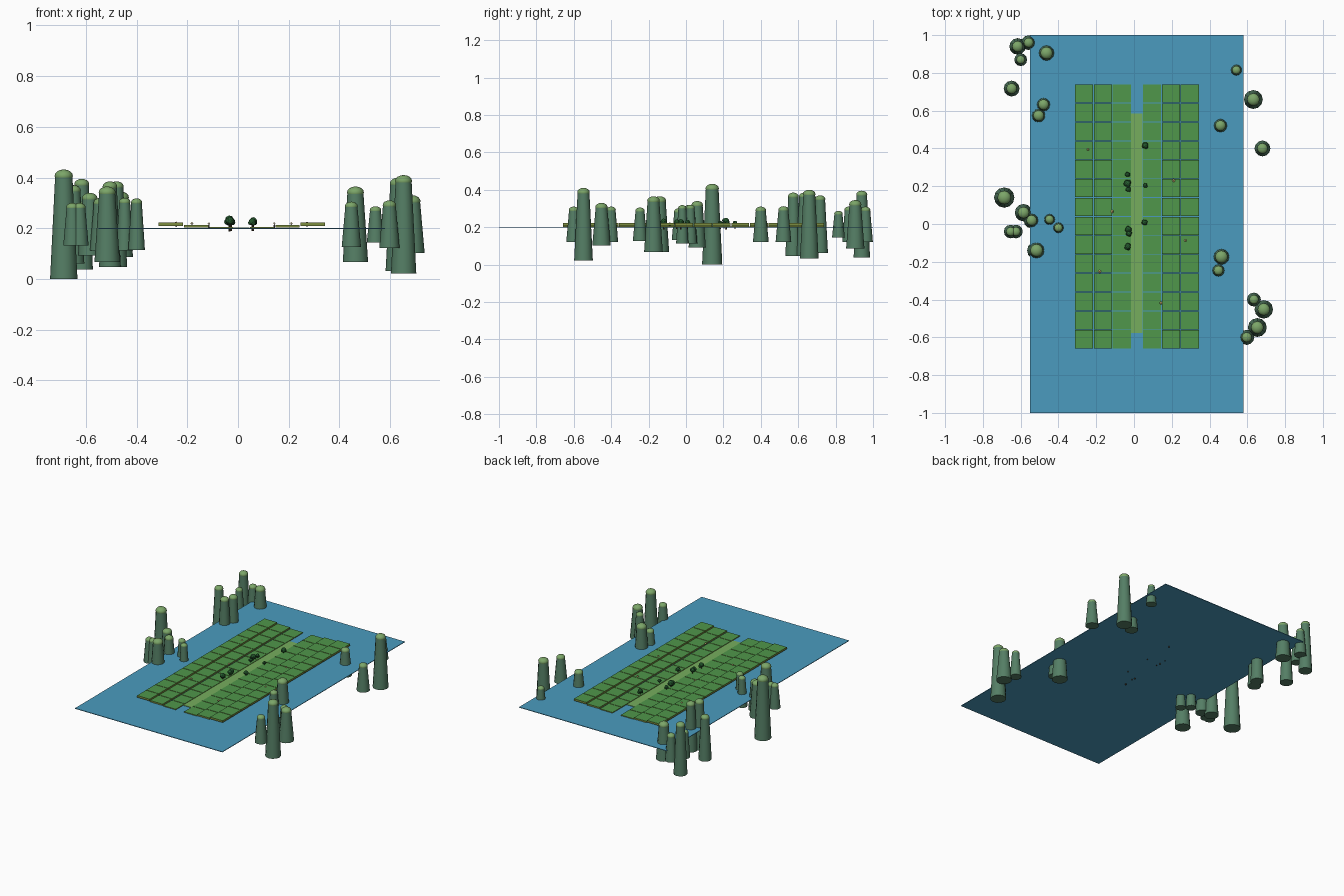
import bpy, bmesh, math, random
from mathutils import Matrix, Vector

random.seed(4)


def mat(name, rgb):
    m = bpy.data.materials.new(name)
    m.diffuse_color = (*rgb, 1)
    return m


WATER = mat("water", (0.07, 0.33, 0.52))
ROCK = mat("rock", (0.09, 0.21, 0.13))
MOSS = mat("moss", (0.2, 0.38, 0.14))
RICE = mat("rice", (0.08, 0.31, 0.07))
BANK = mat("bank", (0.2, 0.27, 0.05))
PATH = mat("path_grass", (0.18, 0.42, 0.11))
LEAF = mat("leaf", (0.02, 0.11, 0.03))
BARK = mat("bark", (0.06, 0.04, 0.02))
STRAW = mat("straw", (0.6, 0.45, 0.18))
CLOTH = mat("cloth", (0.1, 0.09, 0.1))


def finish(bm, name, mats, smooth=False):
    me = bpy.data.meshes.new(name)
    bm.to_mesh(me)
    bm.free()
    for m in mats:
        me.materials.append(m)
    ob = bpy.data.objects.new(name, me)
    bpy.context.collection.objects.link(ob)
    if smooth:
        bpy.context.view_layer.objects.active = ob
        ob.select_set(True)
        bpy.ops.object.shade_smooth_by_angle(angle=math.radians(50))
        ob.select_set(False)
    return ob


def paint(geom, index):
    for f in {f for v in geom["verts"] for f in v.link_faces}:
        f.material_index = index


def box(bm, x0, x1, y0, y1, z0, z1):
    m = Matrix.Translation(((x0 + x1) / 2, (y0 + y1) / 2, (z0 + z1) / 2))
    return bmesh.ops.create_cube(bm, size=1, matrix=m @ Matrix.Diagonal((x1 - x0, y1 - y0, z1 - z0, 1)))


def cone(bm, x, y, z0, z1, r0, r1, n, index=0):
    g = bmesh.ops.create_cone(bm, cap_ends=True, segments=n, radius1=r0, radius2=r1, depth=z1 - z0,
                              matrix=Matrix.Translation((x, y, (z0 + z1) / 2)))
    paint(g, index)


# Lake
bm = bmesh.new()
box(bm, -0.55, 0.58, -1, 1, 0.197, 0.201)
finish(bm, "lake", [WATER])

# Stepped rice paddies: left edge of column, bottom z, top z
columns = [(-0.315, 0.209, 0.222), (-0.215, 0.204, 0.214), (-0.115, 0.2, 0.206),
           (0.045, 0.2, 0.206), (0.145, 0.204, 0.214), (0.245, 0.209, 0.222)]
bm = bmesh.new()
for x, z0, z1 in columns:
    for row in range(14):
        y = -0.66 + row * 0.1
        box(bm, x + 0.002, x + 0.098, y + 0.002, y + 0.098, z0, z1)
bm.normal_update()
for f in bm.faces:
    f.material_index = 0 if f.normal.z > 0.5 else 1
finish(bm, "rice_paddies", [RICE, BANK])

# Central grass path
bm = bmesh.new()
box(bm, -0.016, 0.045, -0.577, 0.585, 0.2, 0.204)
finish(bm, "grass_path", [PATH])

# Rock pillars with mossy domes: x, y, base radius, top z
pillars = [
    (-0.616, 0.94, 0.044, 0.395), (-0.558, 0.96, 0.039, 0.31), (-0.60, 0.87, 0.034, 0.31),
    (-0.463, 0.905, 0.049, 0.345), (-0.648, 0.717, 0.042, 0.37), (-0.479, 0.632, 0.042, 0.385),
    (-0.505, 0.574, 0.043, 0.385), (-0.687, 0.14, 0.054, 0.432), (-0.585, 0.06, 0.046, 0.34),
    (-0.542, 0.019, 0.042, 0.32), (-0.447, 0.024, 0.034, 0.32), (-0.40, -0.02, 0.033, 0.318),
    (-0.653, -0.04, 0.036, 0.30), (-0.625, -0.04, 0.036, 0.30), (-0.516, -0.14, 0.05, 0.365),
    (0.542, 0.815, 0.034, 0.287), (0.632, 0.659, 0.05, 0.40), (0.458, 0.521, 0.042, 0.312),
    (0.68, 0.40, 0.042, 0.31), (0.463, -0.174, 0.05, 0.365), (0.447, -0.246, 0.038, 0.305),
    (0.635, -0.40, 0.037, 0.31), (0.687, -0.452, 0.049, 0.33), (0.653, -0.548, 0.05, 0.41),
    (0.597, -0.60, 0.04, 0.31)]
bm = bmesh.new()
for x, y, r, top in pillars:
    rt = r * 0.63
    neck = top - rt * 0.75
    cone(bm, x, y, 0.432 - top, neck, r, rt, 12)
    g = bmesh.ops.create_uvsphere(bm, u_segments=12, v_segments=8, radius=rt * 1.06,
                                  matrix=Matrix.Translation((x, y, neck)) @ Matrix.Diagonal((1, 1, 0.71, 1)))
    paint(g, 1)
finish(bm, "rock_pillars", [ROCK, MOSS], smooth=True)

# Trees along the path: x, y, crown radius
trees = [(-0.034, 0.262, 0.015), (-0.034, 0.214, 0.022), (-0.03, 0.183, 0.015),
         (0.06, 0.415, 0.019), (0.06, 0.204, 0.013), (0.056, 0.008, 0.017),
         (-0.03, -0.028, 0.019), (-0.027, -0.05, 0.018), (-0.033, -0.12, 0.02)]
bm = bmesh.new()
for x, y, r in trees:
    cone(bm, x, y, 0.2 - r * 0.6, 0.2 + r, r * 0.2, r * 0.14, 6, 1)
    centre = Vector((x, y, 0.201 + r * 1.35))
    blobs = [(Vector((0, 0, 0.1)), 0.8)]
    for k in range(4):
        a = k * math.pi / 2 + random.random()
        blobs.append((Vector((math.cos(a) * 0.45, math.sin(a) * 0.45, random.uniform(-0.3, 0.3))), 0.52))
    for off, s in blobs:
        bmesh.ops.create_icosphere(bm, subdivisions=2, radius=r * s,
                                   matrix=Matrix.Translation(centre + off * r))
finish(bm, "path_trees", [LEAF, BARK])

# Field workers in straw hats: x, y, ground z
workers = [(-0.244, 0.394, 0.213), (0.21, 0.23, 0.211), (-0.115, 0.066, 0.21),
           (0.272, -0.087, 0.213), (-0.182, -0.252, 0.211), (0.143, -0.418, 0.21)]
bm = bmesh.new()
for x, y, z in workers:
    cone(bm, x, y, z - 0.008, z + 0.009, 0.003, 0.002, 6, 1)
    cone(bm, x, y, z + 0.008, z + 0.013, 0.008, 0.0005, 8)
finish(bm, "field_workers", [STRAW, CLOTH])
